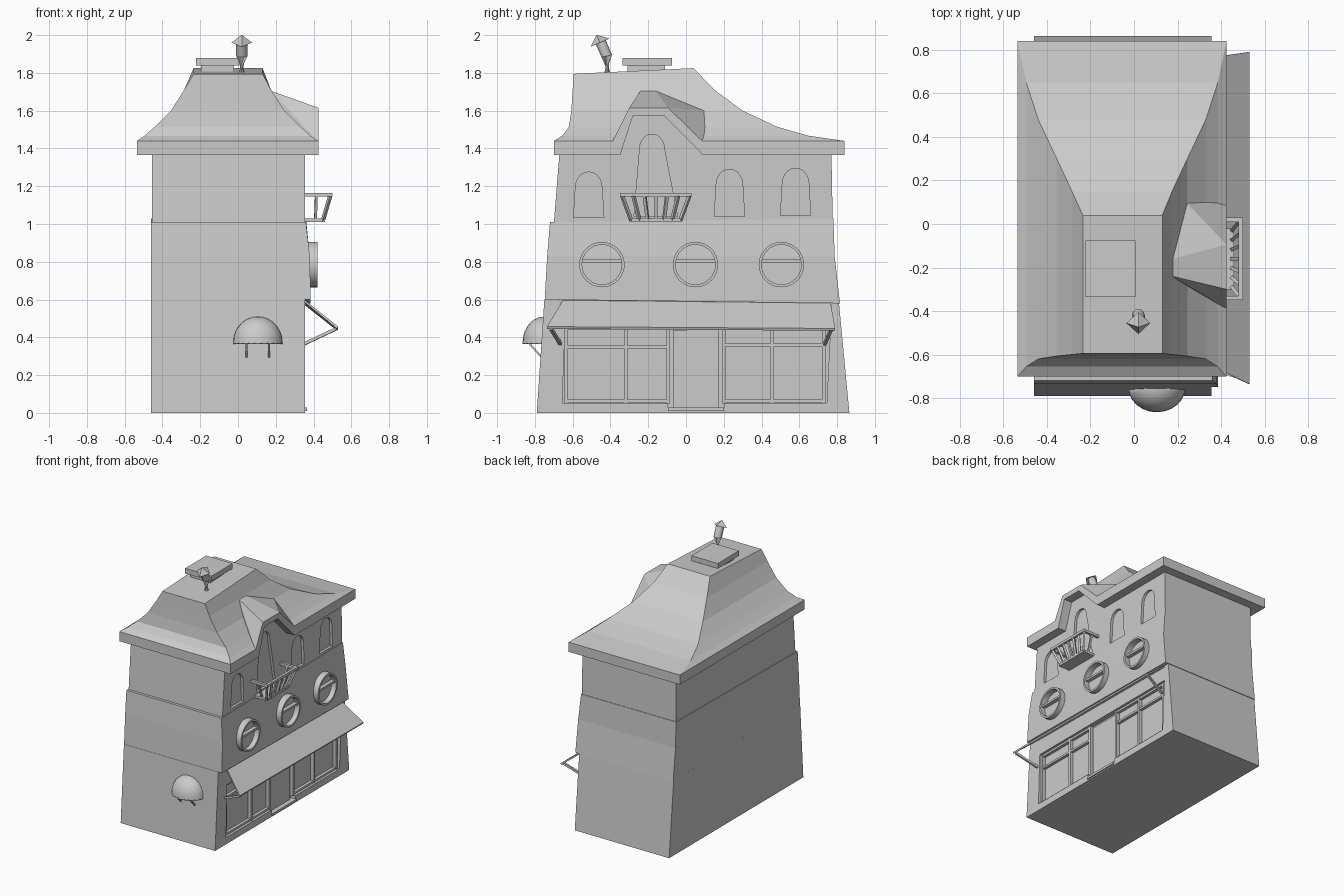
import bpy, bmesh, math
from mathutils import Vector, Matrix

if "Cube" in bpy.data.objects:
    bpy.data.objects.remove(bpy.data.objects["Cube"])


# ---------- helpers ----------
def finish(bm, name, smooth=False):
    bmesh.ops.recalc_face_normals(bm, faces=bm.faces)
    me = bpy.data.meshes.new(name)
    bm.to_mesh(me)
    bm.free()
    ob = bpy.data.objects.new(name, me)
    bpy.context.collection.objects.link(ob)
    if smooth:
        bpy.ops.object.select_all(action='DESELECT')
        ob.select_set(True)
        bpy.context.view_layer.objects.active = ob
        bpy.ops.object.shade_smooth_by_angle(angle=math.radians(40))
    return ob


def add_loft(bm, rings, wrap=False):
    vs = [[bm.verts.new(p) for p in r] for r in rings]
    n = len(vs[0])
    pairs = list(zip(vs, vs[1:])) + ([(vs[-1], vs[0])] if wrap else [])
    for a, b in pairs:
        for i in range(n):
            j = (i + 1) % n
            bm.faces.new((a[i], a[j], b[j], b[i]))
    if not wrap:
        bm.faces.new(vs[0])
        bm.faces.new(vs[-1])


def loft(name, rings, smooth=False):
    bm = bmesh.new()
    add_loft(bm, rings)
    return finish(bm, name, smooth)


def rect(x0, x1, y0, y1, z, zb=None):
    zb = z if zb is None else zb
    return [(x0, y0, z), (x1, y0, z), (x1, y1, zb), (x0, y1, zb)]


def add_box(bm, x0, x1, y0, y1, z0, z1):
    add_loft(bm, [rect(x0, x1, y0, y1, z0), rect(x0, x1, y0, y1, z1)])


def prism_rings(poly, x0, x1):
    return [[(x, y, z) for y, z in poly] for x in (x0, x1)]


def add_beam(bm, a, b, w):
    a, b = Vector(a), Vector(b)
    d = b - a
    m = (Matrix.Translation((a + b) / 2) @ d.to_track_quat('Z', 'Y').to_matrix().to_4x4()
         @ Matrix.Diagonal((w, w, d.length, 1)))
    bmesh.ops.create_cube(bm, size=1, matrix=m)


def cut(cutter, *targets):
    cutter.hide_render = True
    cutter.hide_viewport = True
    cutter.display_type = 'WIRE'
    for t in targets:
        m = t.modifiers.new('cut', 'BOOLEAN')
        m.operation = 'DIFFERENCE'
        m.solver = 'EXACT'
        m.object = cutter


def arch(b0, b1, t0, t1, z0, zs, zt):
    """Arched outline: straight (tapering) sides, half-ellipse head."""
    c, r = (t0 + t1) / 2, (t1 - t0) / 2
    head = [(c + r * math.cos(math.pi * i / 10), zs + (zt - zs) * math.sin(math.pi * i / 10))
            for i in range(11)]
    return [(b0, z0), (b1, z0)] + head


# ---------- walls, one block per storey ----------
ground = loft('ground_floor', [rect(-.46, .355, -.79, .865, 0), rect(-.46, .355, -.75, .81, .6, .58)])
loft('middle_floor', [rect(-.46, .385, -.748, .815, .6, .58), rect(-.46, .38, -.735, .787, .83),
                      rect(-.46, .36, -.72, .78, 1.01, 1.03)])
upper = loft('upper_floor', [rect(-.455, .355, -.70, .777, 1.0), rect(-.455, .355, -.67, .77, 1.375)])
opening = [(-.35, 1.36), (-.28, 1.575), (-.117, 1.575), (.095, 1.36)]
gable = loft('gable_wall', prism_rings([(-.36, 1.37), (-.285, 1.585), (-.112, 1.585), (.1, 1.37)], .26, .355))

# ---------- swept roof with eaves band ----------
roof = loft('roof', [rect(-.535, .425, -.70, .84, 1.365), rect(-.535, .425, -.70, .84, 1.44),
                     rect(-.495, .385, -.655, .65, 1.467), rect(-.44, .33, -.62, .48, 1.515),
                     rect(-.355, .245, -.607, .30, 1.60), rect(-.285, .175, -.60, .15, 1.71),
                     rect(-.235, .13, -.595, .04, 1.795, 1.825)])

# ---------- dormer over the balcony, hollowed at the front ----------
bm = bmesh.new()
for p in [(.425, -.39, 1.435), (.425, -.30, 1.615), (.425, -.095, 1.615), (.425, .105, 1.42),
          (.24, .1, 1.60), (.175, -.16, 1.705), (.175, -.24, 1.705), (.25, -.30, 1.44), (.25, .1, 1.44),
          (.425, -.38, 1.40), (.425, .1, 1.40)]:
    bm.verts.new(p)
res = bmesh.ops.convex_hull(bm, input=bm.verts)
dormer = finish(bm, 'dormer_roof')
cut(loft('gable_cutter', prism_rings([(-.35, 1.2)] + opening + [(.095, 1.2)], .32, .5)), roof, dormer)

# ---------- recessed arched windows and balcony door ----------
bm = bmesh.new()
for c, z0, zt in [(-.515, 1.035, 1.275), (.23, 1.04, 1.29), (.58, 1.045, 1.295)]:
    add_loft(bm, prism_rings(arch(c - .08, c + .08, c - .07, c + .07, z0, zt - .08, zt), .335, .40))
add_loft(bm, prism_rings(arch(-.275, -.045, -.245, -.115, 1.04, 1.40, 1.475), .335, .40))
cut(finish(bm, 'arch_cutter'), upper, gable)

# ---------- shopfront recess ----------
cut(loft('shop_cutter', prism_rings([(-.655, .053), (-.095, .053), (-.095, .025), (.2, .025), (.2, .053),
                                     (.745, .053), (.765, .46), (-.64, .46)], .315, .45)), ground)
bm = bmesh.new()
for y0, y1, ym, zb in [(-.635, -.095, -.32, .35), (.2, .73, .455, .36)]:
    for y in (y0, ym, y1):
        add_box(bm, .31, .342, y - .009, y + .009, .05, .462)
    for z in (.062, zb, .45):
        add_box(bm, .31, .338, y0, y1, z - .008, z + .008)
finish(bm, 'shop_window_frames')
bm = bmesh.new()
add_box(bm, .31, .328, -.07, .175, .025, .44)
add_box(bm, .31, .365, -.095, .2, .01, .028)
finish(bm, 'shop_door_and_step')

# ---------- long awning with struts ----------
bm = bmesh.new()
add_loft(bm, [[(.35, -.65, .60), (.35, .765, .585), (.53, .79, .447), (.53, -.735, .457)],
              [(.35, -.65, .588), (.35, .765, .573), (.525, .79, .435), (.525, -.735, .445)]])
finish(bm, 'shop_awning')
bm = bmesh.new()
for tip, foot in [(-.715, -.665), (.77, .735)]:
    add_beam(bm, (.52, tip, .445), (.35, foot, .365), .016)
finish(bm, 'awning_struts')


# ---------- round windows ----------
def circle(c, r, x, n=32):
    return [(x, c + r * math.cos(2 * math.pi * i / n), .785 + r * math.sin(2 * math.pi * i / n))
            for i in range(n)]


bm = bmesh.new()
for c in (-.445, .05, .505):
    add_loft(bm, [circle(c, .12, .37), circle(c, .12, .422), circle(c, .105, .422), circle(c, .105, .37)], True)
    add_box(bm, .37, .41, c - .107, c + .107, .795, .811)
finish(bm, 'round_windows', True)

# ---------- balcony ----------
bm = bmesh.new()
add_box(bm, .35, .46, -.30, -.02, 1.01, 1.028)
add_box(bm, .48, .50, -.35, .03, 1.145, 1.165)
for y in (-.35, .01):
    add_box(bm, .355, .48, y, y + .02, 1.145, 1.165)
for i in range(7):
    t = i / 6
    add_beam(bm, (.45, -.29 + .26 * t, 1.02), (.49, -.34 + .36 * t, 1.155), .016)
for s in (-1, 1):
    add_beam(bm, (.41, -.16 + s * .13, 1.02), (.415, -.16 + s * .18, 1.155), .014)
finish(bm, 'balcony')

# ---------- domed canopy on the front wall ----------
bm = bmesh.new()
bmesh.ops.create_uvsphere(bm, u_segments=24, v_segments=14, radius=1)
for no in [(0, 0, -1), (0, 1, 0)]:
    bmesh.ops.bisect_plane(bm, geom=bm.verts[:] + bm.edges[:] + bm.faces[:], plane_co=(0, 0, 0),
                           plane_no=no, clear_outer=True)
bmesh.ops.transform(bm, verts=bm.verts, matrix=Matrix.Translation((.105, -.75, .373))
                    @ Matrix.Diagonal((.132, .115, .137, 1)))
dome = finish(bm, 'side_canopy', True)
dome.modifiers.new('shell', 'SOLIDIFY').thickness = .008
bm = bmesh.new()
for x in (.045, .165):
    add_beam(bm, (x, -.84, .38), (x, -.765, .295), .01)
finish(bm, 'side_canopy_struts')

# ---------- roof hatch ----------
bm = bmesh.new()
add_box(bm, -.195, -.02, -.31, -.11, 1.78, 1.842)
add_box(bm, -.222, .006, -.335, -.075, 1.838, 1.878)
finish(bm, 'roof_hatch')


# ---------- bent flue pipe with pointed cap ----------
def ring(c, d, r, n):
    q = Vector(d).to_track_quat('Z', 'Y')
    return [Vector(c) + q @ Vector((r * math.cos(2 * math.pi * i / n), r * math.sin(2 * math.pi * i / n), 0))
            for i in range(n)]


tilt = (0, -.4, .92)
loft('flue_pipe', [ring((.02, -.415, 1.77), (0, 0, 1), .03, 10), ring((.02, -.42, 1.89), (0, -.2, 1), .03, 10),
                   ring((.02, -.452, 1.965), tilt, .03, 10)], True)
loft('flue_cap', [ring((.02, -.455, 1.96), tilt, .055, 4), ring((.02, -.473, 2.0), tilt, .002, 4)])
